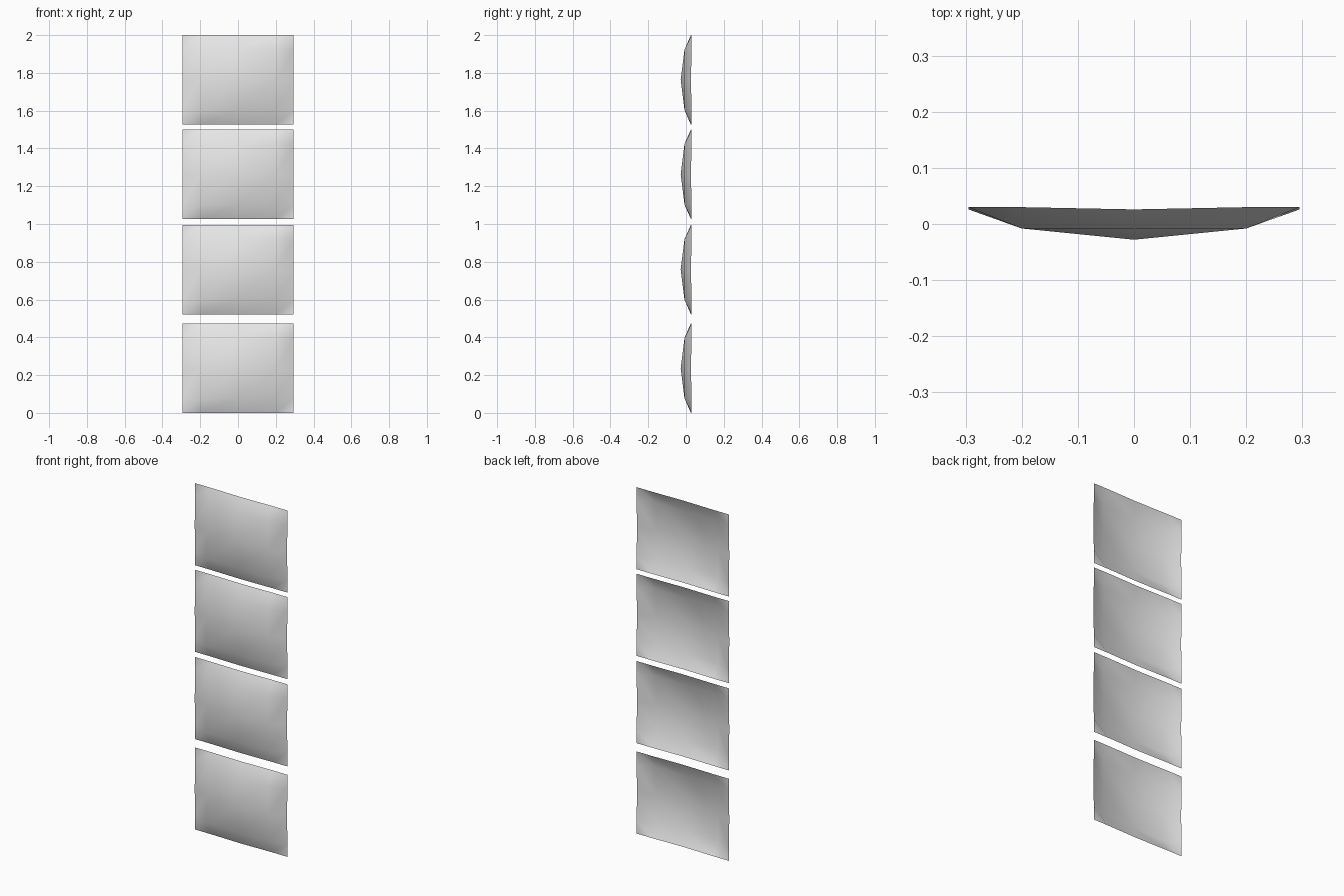
import bpy

if "Cube" in bpy.data.objects:
    bpy.data.objects.remove(bpy.data.objects["Cube"])

# One plain light grey for all panels
grey = bpy.data.materials.new("light grey")
grey.diffuse_color = (0.8, 0.8, 0.8, 1)
grey.use_nodes = True
grey.node_tree.nodes["Principled BSDF"].inputs["Base Color"].default_value = grey.diffuse_color

XS = [-0.295, -0.2, 0.0, 0.2, 0.295]
HALF_H = 0.237
ZS = [-HALF_H, -0.16, 0.0, 0.16, HALF_H]


def depth(i, j):
    """Bulge of the sheet: rim at the back, centre pushed to the front."""
    rim_i, rim_j = i in (0, 4), j in (0, 4)
    if rim_i or rim_j:
        return 0.026 if (i == 2 or j == 2) else 0.03
    return -0.028 if (i == 2 and j == 2) else -0.008


def cushion_panel(name, zc):
    verts = [(x, depth(i, j), zc + z)
             for j, z in enumerate(ZS) for i, x in enumerate(XS)]
    faces = []
    for j in range(4):
        for i in range(4):
            a = j * 5 + i
            b, c, d = a + 1, a + 6, a + 5
            faces += [(a, b, c), (a, c, d)]
    me = bpy.data.meshes.new(name)
    me.from_pydata(verts, [], faces)
    me.materials.append(grey)
    for p in me.polygons:
        p.use_smooth = True
    ob = bpy.data.objects.new(name, me)
    bpy.context.collection.objects.link(ob)


# Four stacked open, bowed panels
for n, bottom in enumerate([0.0, 0.522, 1.026, 1.526]):
    cushion_panel(f"padded_panel_{n + 1}", bottom + HALF_H)
